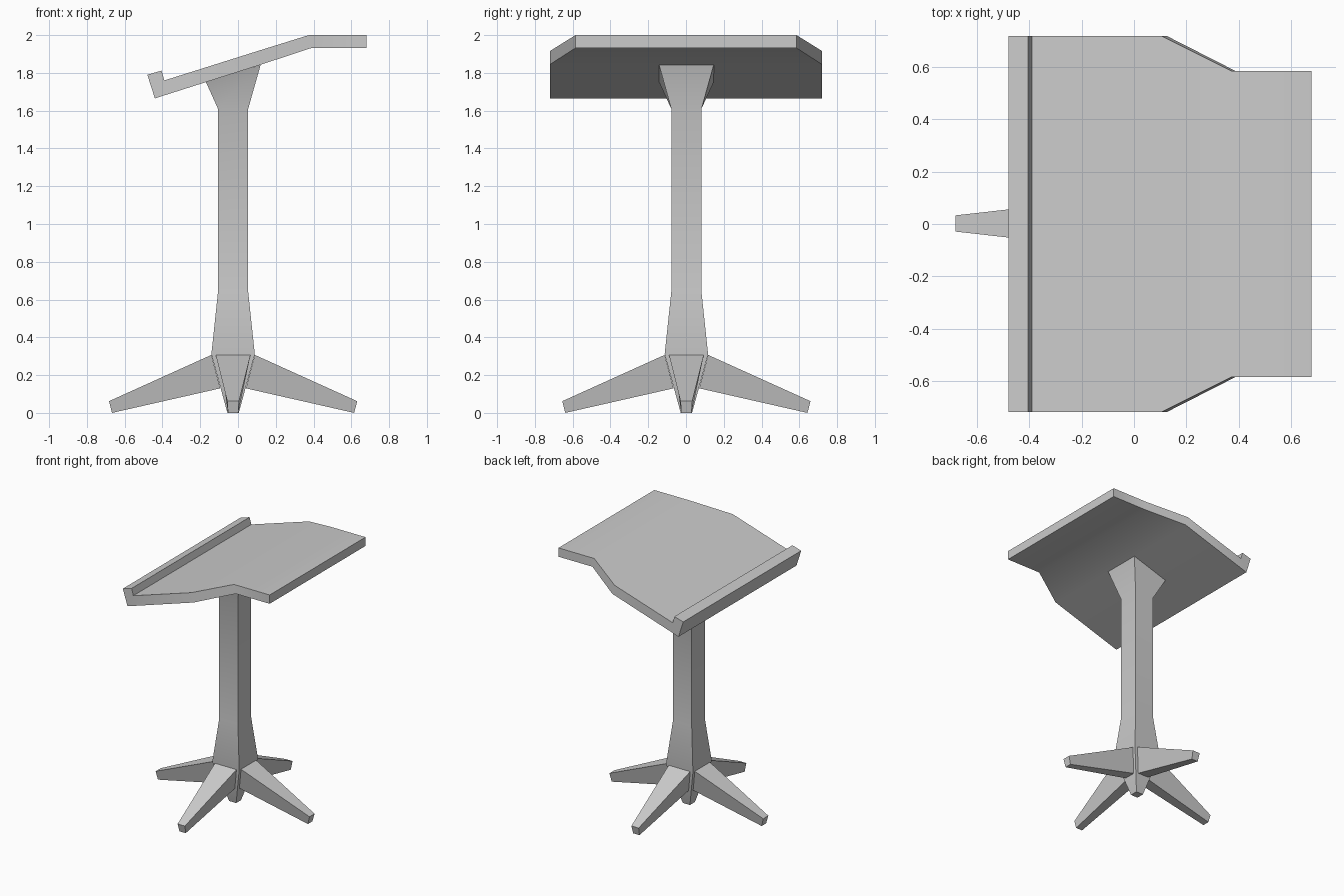
import bpy, bmesh
from math import radians
from mathutils import Matrix, Vector

cube = bpy.data.objects.get("Cube")
if cube:
    bpy.data.objects.remove(cube, do_unlink=True)

grey = bpy.data.materials.new("light_grey")
grey.use_nodes = True
colour = (0.6, 0.6, 0.6, 1)
grey.diffuse_color = colour
grey.node_tree.nodes["Principled BSDF"].inputs["Base Color"].default_value = colour


def loft(name, rings, matrix=Matrix()):
    """Skin a row of four-cornered rings and cap both ends."""
    bm = bmesh.new()
    loops = [[bm.verts.new(matrix @ Vector(p)) for p in ring] for ring in rings]
    for a, b in zip(loops, loops[1:]):
        for i in range(4):
            j = (i + 1) % 4
            bm.faces.new((a[i], a[j], b[j], b[i]))
    bm.faces.new(loops[0])
    bm.faces.new(loops[-1])
    bmesh.ops.recalc_face_normals(bm, faces=bm.faces)
    mesh = bpy.data.meshes.new(name)
    bm.to_mesh(mesh)
    bm.free()
    mesh.materials.append(grey)
    obj = bpy.data.objects.new(name, mesh)
    bpy.context.collection.objects.link(obj)
    bpy.ops.object.select_all(action="DESELECT")
    obj.select_set(True)
    bpy.context.view_layer.objects.active = obj
    bpy.ops.object.shade_smooth_by_angle(angle=radians(30))
    return obj


def strip(low, high, low_half, high_half):
    """Upright ring across y from a low and a high (x, z) point."""
    (xl, zl), (xh, zh) = low, high
    return [(xl, -low_half, zl), (xh, -high_half, zh),
            (xh, high_half, zh), (xl, low_half, zl)]


centre = Matrix.Translation((-0.026, 0.002, 0))

# Post: pointed foot, flared base, straight shaft, flared head cut to the slope
post = [strip((-h, z), (h, z), h, h)
        for z, h in ((0, 0.03), (0.31, 0.115), (0.64, 0.08), (1.61, 0.08))]
post.append(strip((-0.144, 1.752), (0.146, 1.843), 0.145, 0.145))
loft("post", post, centre)

# Four tapering legs
leg = [strip((0.068, 0.13), (0.115, 0.307), 0.045, 0.092),
       strip((0.641, 0.0), (0.657, 0.062), 0.027, 0.031)]
for i, side in enumerate(("left", "back", "right", "front")):
    loft(side + "_leg", leg, centre @ Matrix.Rotation(radians(90 * i), 4, "Z"))

# Desk top: raised lip, sloped board narrowing to the flat shelf
wide, narrow = 0.72, 0.585
sections = [
    ((-0.48, 1.79), (-0.405, 1.812), wide),
    ((-0.44, 1.665), (-0.39, 1.76), wide),
    ((0.125, 1.845), (0.105, 1.916), wide),
    ((0.39, 1.932), (0.375, 2.0), narrow),
    ((0.68, 1.932), (0.68, 2.0), narrow),
]
loft("desk_top", [strip(lo, hi, w, w) for lo, hi, w in sections])
